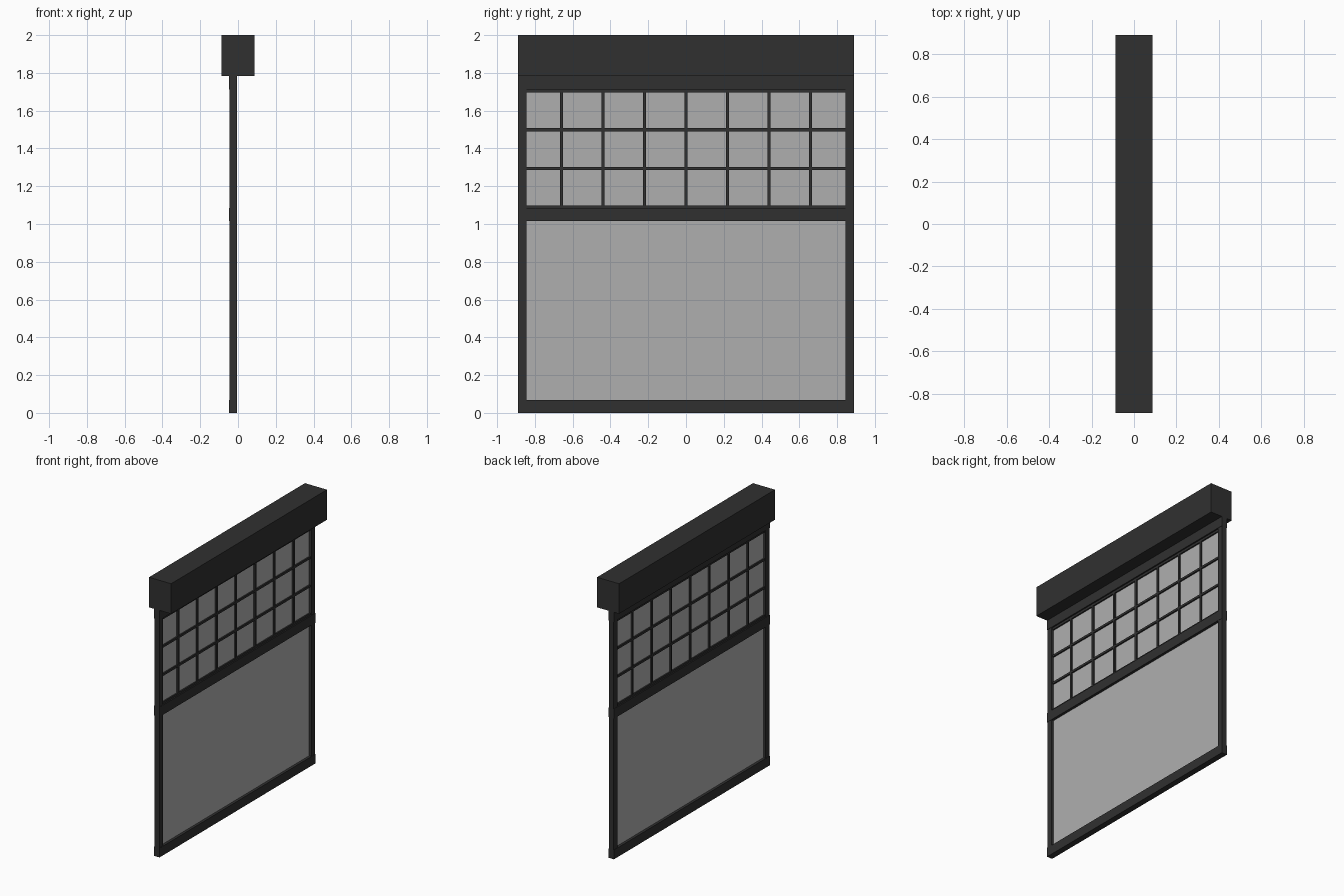
import bpy

if "Cube" in bpy.data.objects:
    bpy.data.objects.remove(bpy.data.objects["Cube"])


def material(name, v):
    m = bpy.data.materials.new(name)
    m.diffuse_color = (v, v, v, 1)
    m.use_nodes = True
    m.node_tree.nodes["Principled BSDF"].inputs["Base Color"].default_value = m.diffuse_color
    return m


dark = material("dark_metal", 0.03)
pane = material("pane_grey", 0.43)


def box(name, x, y, z, mat):
    """Box from (min, max) ranges on each axis."""
    bpy.ops.mesh.primitive_cube_add(
        size=1, location=[(a + b) / 2 for a, b in (x, y, z)])
    o = bpy.context.object
    o.name = name
    o.scale = [b - a for a, b in (x, y, z)]
    bpy.ops.object.transform_apply(location=False, rotation=False, scale=True)
    o.data.materials.append(mat)
    return o


W = 0.889            # half width
INNER = 0.845        # half width of the opening
RAIL_X = (-0.047, -0.004)
STILE_X = (-0.045, -0.006)
BAR_X = (-0.038, -0.013)
PANE_X = (-0.028, -0.023)

# Shutter housing along the top
box("housing", (-0.088, 0.088), (-W, W), (1.783, 2.0), dark)

# Horizontal rails
for name, z in (("bottom_rail", (0, 0.067)),
                ("middle_rail", (1.015, 1.085)),
                ("top_rail", (1.713, 1.783))):
    box(name, RAIL_X, (-W, W), z, dark)

# Side stiles between the rails
for name, s in (("left_stile", -1), ("right_stile", 1)):
    for part, z in (("lower", (0.067, 1.015)), ("upper", (1.085, 1.713))):
        y = sorted((s * INNER, s * W))
        box(f"{name}_{part}", STILE_X, y, z, dark)

# Panes
box("lower_pane", PANE_X, (-INNER, INNER), (0.067, 1.015), pane)
box("upper_pane", PANE_X, (-INNER, INNER), (1.085, 1.713), pane)

# Glazing bars of the upper window
H = 0.008
for i in range(-3, 4):
    y = i * 0.2195
    box("vertical_bar", BAR_X, (y - H, y + H), (1.085, 1.713), dark)
for z in (1.091, 1.295, 1.499, 1.704):
    box("horizontal_bar", BAR_X, (-INNER, INNER), (z - H, z + H), dark)
